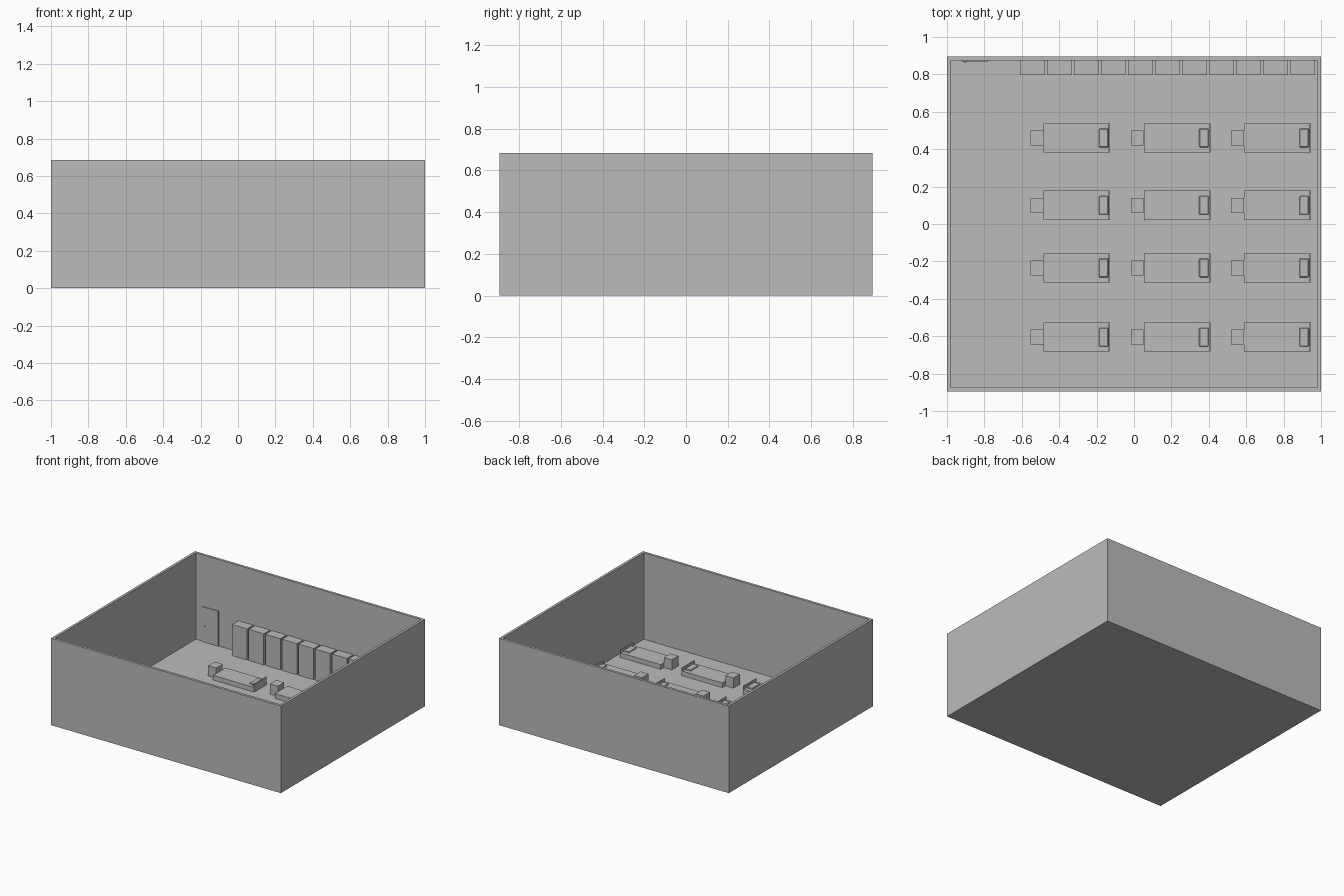
import bpy

if "Cube" in bpy.data.objects:
    bpy.data.objects.remove(bpy.data.objects["Cube"])

grey = bpy.data.materials.new("plain grey")
grey.diffuse_color = (0.5, 0.5, 0.5, 1)
grey.use_nodes = True
grey.node_tree.nodes["Principled BSDF"].inputs["Base Color"].default_value = grey.diffuse_color


def box(name, x, y, z, bevel=0):
    """Box from (min, max) pairs along each axis."""
    bpy.ops.mesh.primitive_cube_add(size=1, location=[sum(r) / 2 for r in (x, y, z)])
    ob = bpy.context.object
    ob.name = name
    ob.scale = [r[1] - r[0] for r in (x, y, z)]
    bpy.ops.object.transform_apply(location=False, rotation=False, scale=True)
    ob.data.materials.append(grey)
    if bevel:
        m = ob.modifiers.new("soft_edges", 'BEVEL')
        m.width, m.segments = bevel, 1
    return ob


W, D, H, T, F = 1.0, 0.895, 0.685, 0.02, 0.005

# Room shell, open at the top
box("floor", (-W, W), (-D, D), (0, F))
box("front_wall", (-W, W), (-D, -D + T), (F, H))
box("back_wall", (-W, W), (D - T, D), (F, H))
box("left_wall", (-W, -W + T), (-D + T, D - T), (F, H))
box("right_wall", (W - T, W), (-D + T, D - T), (F, H))

# Door on the back wall
box("door", (-0.92, -0.78), (0.868, D - T), (F, 0.28))
box("door_handle", (-0.908, -0.896), (0.864, 0.868), (0.128, 0.136))

# Row of lockers along the back wall
for i in range(11):
    x = -0.61 + i * 0.1447
    box("locker", (x, x + 0.131), (0.797, D - T), (F, 0.25))

# Grid of beds, each with a pillow, headboard and footlocker
for x in (-0.483, 0.053, 0.589):
    for y in (0.46, 0.1, -0.235, -0.605):
        box("bed", (x, x + 0.348), (y - 0.078, y + 0.078), (F, 0.042))
        box("pillow", (x + 0.295, x + 0.346), (y - 0.05, y + 0.05), (0.042, 0.052), 0.004)
        box("headboard", (x + 0.348, x + 0.356), (y - 0.078, y + 0.078), (F, 0.066))
        box("footlocker", (x - 0.07, x - 0.001), (y - 0.04, y + 0.04), (F, 0.085))
